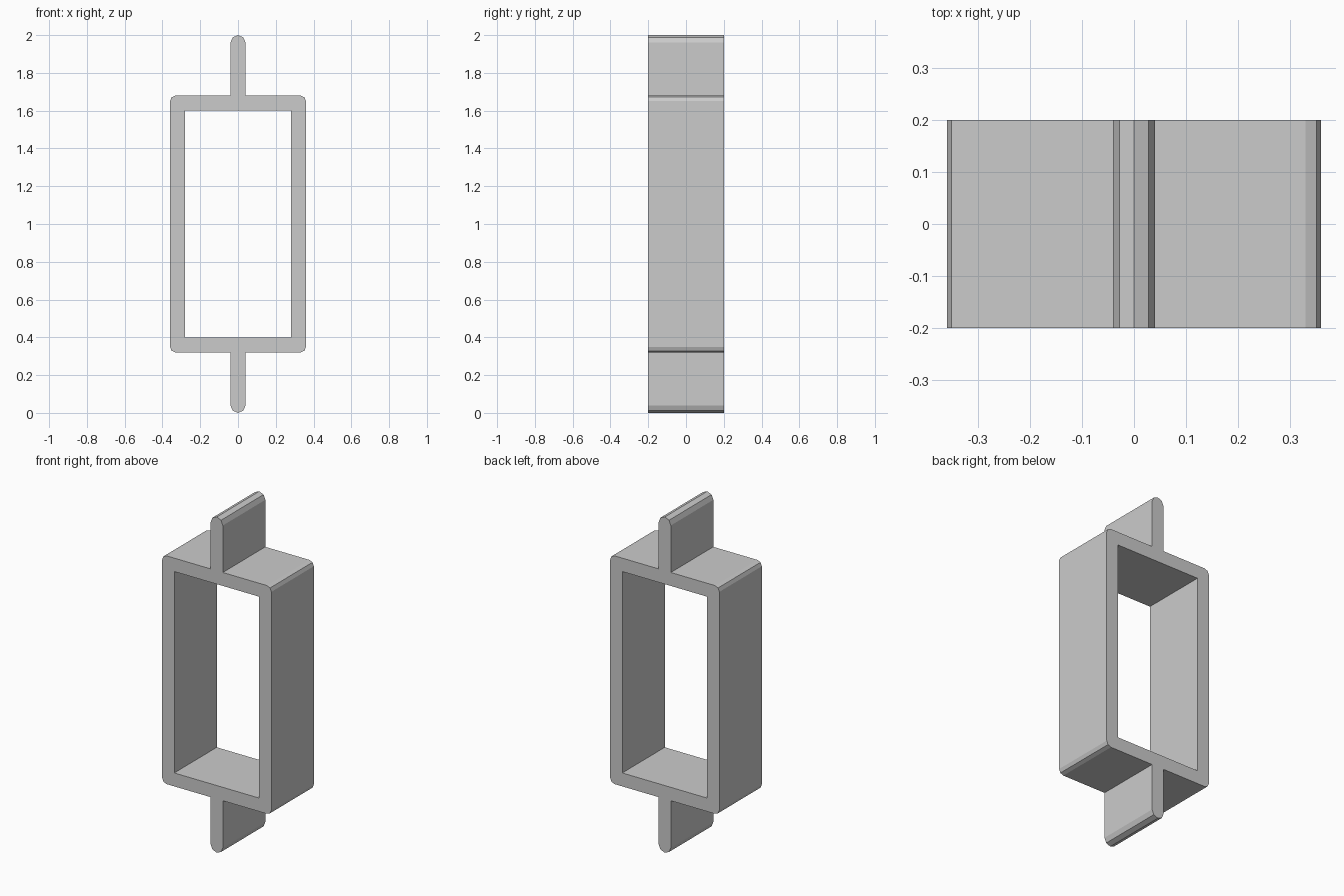
import bpy
import math

cube = bpy.data.objects.get("Cube")
if cube:
    bpy.data.objects.remove(cube, do_unlink=True)

HALF_WIDTH, HALF_HEIGHT = 0.36, 0.68   # outer frame
WALL, DEPTH = 0.08, 0.4
CORNER, TAB = 0.03, 0.04               # corner radius, tab half thickness


def arc(cx, cz, r, steps=2):
    """Quarter arc from straight up round to the right."""
    angles = [math.pi / 2 * (1 - i / steps) for i in range(steps + 1)]
    return [(cx + r * math.cos(a), cz + r * math.sin(a)) for a in angles]


def mirror_quarter(quarter):
    """Mirror the upper right quarter into a closed outline."""
    right = quarter + [(x, -z) for x, z in reversed(quarter)]
    left = [(-x, z) for x, z in reversed(right) if x > 1e-5]
    return right + left


# Outline with rounded tabs, and the rectangular opening
quarter = (arc(0, 1 - TAB, TAB) + [(TAB, HALF_HEIGHT)]
           + arc(HALF_WIDTH - CORNER, HALF_HEIGHT - CORNER, CORNER))
outline = mirror_quarter(quarter)
opening = mirror_quarter([(HALF_WIDTH - WALL, HALF_HEIGHT - WALL)])

curve = bpy.data.curves.new("frame_profile", "CURVE")
curve.dimensions = "2D"
curve.fill_mode = "BOTH"
curve.extrude = DEPTH / 2
for points in (outline, opening):
    spline = curve.splines.new("POLY")
    spline.points.add(len(points) - 1)
    for p, (x, z) in zip(spline.points, points):
        p.co = (x, z, 0, 1)
    spline.use_cyclic_u = True
    spline.use_smooth = False

# Stand the extruded profile upright and turn it into a mesh
frame = bpy.data.objects.new("tabbed_frame", curve)
bpy.context.collection.objects.link(frame)
frame.rotation_euler.x = math.pi / 2
frame.location.z = 1
bpy.ops.object.select_all(action="DESELECT")
frame.select_set(True)
bpy.context.view_layer.objects.active = frame
bpy.ops.object.convert(target="MESH")
bpy.ops.object.mode_set(mode="EDIT")
bpy.ops.mesh.select_all(action="SELECT")
bpy.ops.mesh.remove_doubles(threshold=0.0001)
bpy.ops.mesh.normals_make_consistent(inside=False)
bpy.ops.object.mode_set(mode="OBJECT")
bpy.ops.object.shade_flat()

# Plain grey material
grey = bpy.data.materials.new("light_grey")
grey.use_nodes = True
color = (0.6, 0.6, 0.6, 1)
grey.diffuse_color = color
grey.node_tree.nodes["Principled BSDF"].inputs["Base Color"].default_value = color
frame.data.materials.clear()
frame.data.materials.append(grey)
